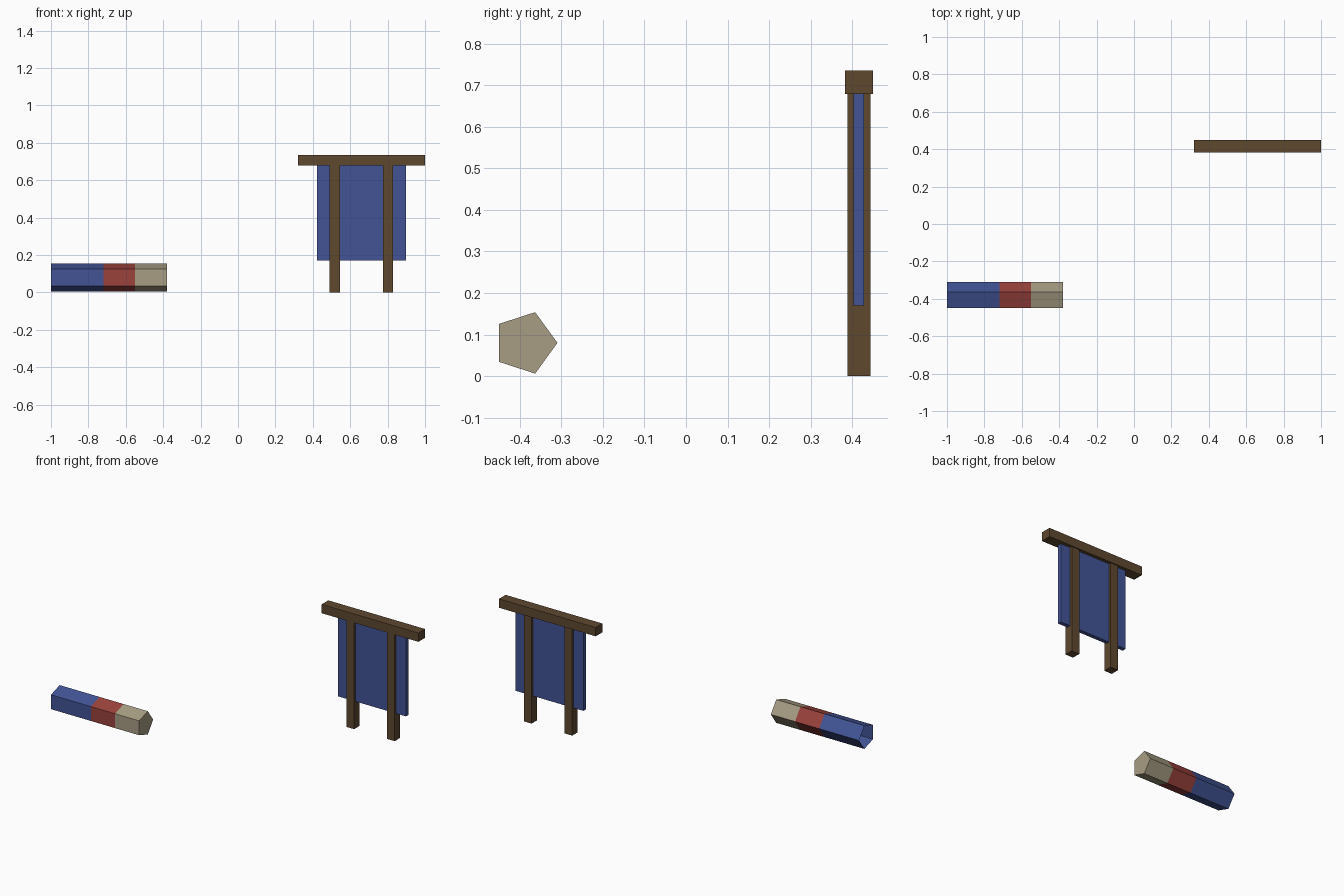
import bpy, bmesh, math
from mathutils import Vector

if "Cube" in bpy.data.objects:
    bpy.data.objects.remove(bpy.data.objects["Cube"])


def material(name, r, g, b):
    lin = [((c / 255 + 0.055) / 1.055) ** 2.4 for c in (r, g, b)]
    m = bpy.data.materials.new(name)
    m.diffuse_color = (*lin, 1)
    m.use_nodes = True
    m.node_tree.nodes["Principled BSDF"].inputs["Base Color"].default_value = m.diffuse_color
    return m


blue = material("blue", 66, 84, 150)
red = material("red", 155, 66, 60)
beige = material("beige", 168, 157, 132)
brown = material("brown", 94, 72, 47)


def add_object(name, bm, mat):
    mesh = bpy.data.meshes.new(name)
    bm.to_mesh(mesh)
    bm.free()
    mesh.materials.append(mat)
    ob = bpy.data.objects.new(name, mesh)
    bpy.context.collection.objects.link(ob)
    return ob


def box(name, lo, hi, mat):
    lo, hi = Vector(lo), Vector(hi)
    bm = bmesh.new()
    bmesh.ops.create_cube(bm, size=1)
    bmesh.ops.scale(bm, vec=hi - lo, verts=bm.verts)
    bmesh.ops.translate(bm, vec=(lo + hi) / 2, verts=bm.verts)
    return add_object(name, bm, mat)


def tube(name, x0, x1, mat, radius=0.0777, y=-0.387, z=0.08, sides=5):
    # five-sided tube along x, open on the left and closed on the right
    bm = bmesh.new()
    rings = []
    for x in (x0, x1):
        rings.append([bm.verts.new((x, y + radius * math.cos(a), z + radius * math.sin(a)))
                      for a in (2 * math.pi * i / sides for i in range(sides))])
    left, right = rings
    for i in range(sides):
        j = (i + 1) % sides
        bm.faces.new((left[i], left[j], right[j], right[i]))
    bm.faces.new(right)
    bm.normal_update()
    # make the walls point outwards
    for f in bm.faces:
        c = f.calc_center_median() - Vector(((x0 + x1) / 2, y, z))
        if f.normal.dot(c) < 0:
            f.normal_flip()
    return add_object(name, bm, mat)


# three-part tube lying on the floor
tube("tube_open_section", -1.0, -0.72, blue)
tube("tube_middle_section", -0.72, -0.55, red)
tube("tube_end_section", -0.55, -0.38, beige)

# hanging cloth on two posts with a top beam
cx, cy = 0.66, 0.416
box("top_beam", (0.32, 0.383, 0.679), (1.0, 0.45, 0.735), brown)
for side, label in ((-1, "left"), (1, "right")):
    px = cx + side * 0.1425
    box(label + "_post", (px - 0.0275, cy - 0.0275, 0), (px + 0.0275, cy + 0.0275, 0.679), brown)
box("hanging_cloth", (cx - 0.238, cy - 0.0125, 0.17), (cx + 0.238, cy + 0.0125, 0.679), blue)
